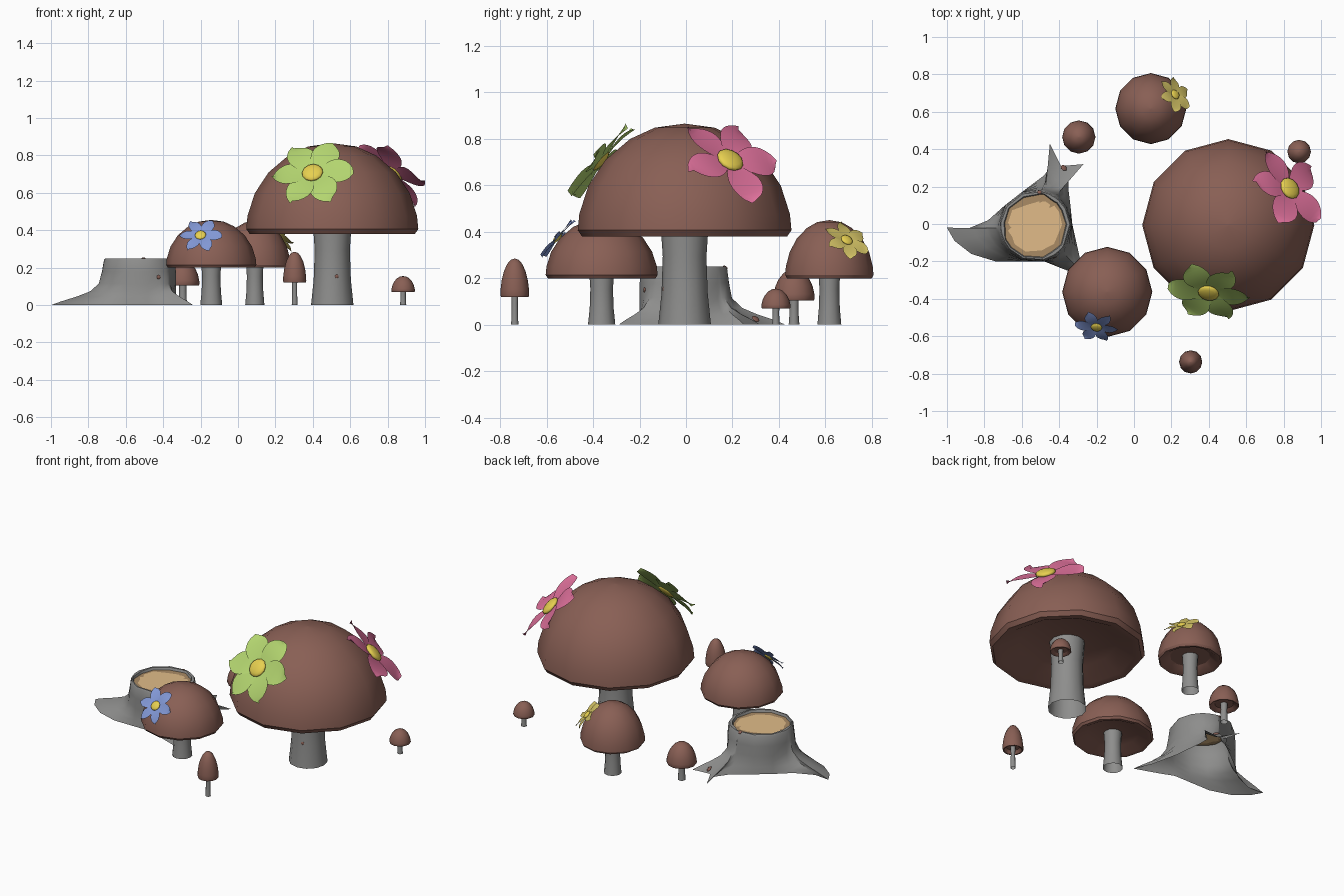
import bpy, math, random
from mathutils import Vector, Matrix

random.seed(4)
if "Cube" in bpy.data.objects:
    bpy.data.objects.remove(bpy.data.objects["Cube"])


def material(name, rgb):
    m = bpy.data.materials.new(name)
    m.use_nodes = True
    m.diffuse_color = (*rgb, 1)
    m.node_tree.nodes["Principled BSDF"].inputs["Base Color"].default_value = (*rgb, 1)
    return m


BROWN = material("cap brown", (0.25, 0.115, 0.09))
GREY = material("stem grey", (0.27, 0.27, 0.265))
GREEN = material("petal green", (0.45, 0.66, 0.16))
PINK = material("petal pink", (0.74, 0.165, 0.33))
BLUE = material("petal blue", (0.22, 0.31, 0.66))
YELLOW = material("petal yellow", (0.65, 0.54, 0.13))
GOLD = material("flower centre gold", (0.8, 0.63, 0.08))
WOOD = material("pale wood", (0.75, 0.5, 0.25))
DARK_WOOD = material("dark wood", (0.4, 0.26, 0.13))


def smooth(obj, angle):
    bpy.ops.object.select_all(action="DESELECT")
    obj.select_set(True)
    bpy.context.view_layer.objects.active = obj
    bpy.ops.object.shade_smooth_by_angle(angle=math.radians(angle))


def add_object(name, verts, faces, mats, indices, angle):
    mesh = bpy.data.meshes.new(name)
    mesh.from_pydata(verts, [], faces)
    for m in mats:
        mesh.materials.append(m)
    mesh.polygons.foreach_set("material_index", indices)
    obj = bpy.data.objects.new(name, mesh)
    bpy.context.collection.objects.link(obj)
    smooth(obj, angle)


def loft(name, rings, mats, bands, angle):
    """Join equal rings, bottom to top, closing only the top."""
    n = len(rings[0])
    verts = [v for ring in rings for v in ring]
    faces, indices = [], []
    for k in range(len(rings) - 1):
        for i in range(n):
            j = (i + 1) % n
            faces.append([k * n + i, k * n + j, (k + 1) * n + j, (k + 1) * n + i])
            indices.append(bands[k])
    faces.append([(len(rings) - 1) * n + i for i in range(n)])
    indices.append(bands[-1])
    add_object(name, verts, faces, mats, indices, angle)


def lathe(name, centre, profile, mat, sides=12):
    cx, cy = centre
    rings = [[(cx + r * math.cos(math.tau * i / sides), cy + r * math.sin(math.tau * i / sides), z)
              for i in range(sides)] for r, z in profile]
    loft(name, rings, [mat], [0] * len(rings), 32)


def frame_for(normal):
    n = Vector(normal).normalized()
    u = Vector((0, 0, 1)).cross(n).normalized()
    return Matrix((u, n.cross(u), n)).transposed()


def button(name, centre, normal, radius, thickness, mat):
    """Flattened sphere facing along the normal."""
    bpy.ops.mesh.primitive_uv_sphere_add(segments=12, ring_count=8, radius=1, location=centre)
    obj = bpy.context.object
    obj.name = name
    obj.data.materials.append(mat)
    squash = Matrix.Diagonal((radius, radius, thickness))
    obj.data.transform((frame_for(normal) @ squash).to_4x4())
    smooth(obj, 60)


# Mushrooms: hollow cap with a bevelled lip, and a waisted stem
CAP = [(0.02, 0.13), (0.62, 0.13), (0.86, 0.01), (0.96, 0), (1, 0.055), (0.985, 0.2), (0.9, 0.45),
       (0.74, 0.68), (0.51, 0.865), (0.28, 0.965), (0.01, 1)]
STEM = [(1.05, 0), (0.92, 0.3), (0.87, 0.65), (0.97, 1)]


def mushroom(name, centre, radius, rim, top, stem):
    height = top - rim
    lathe(name + "_cap", centre, [(r * radius, rim + z * height) for r, z in CAP], BROWN)
    stem_top = rim + 0.15 * height
    lathe(name + "_stem", centre, [(r * stem, z * stem_top) for r, z in STEM], GREY)


mushroom("giant_mushroom", (0.504, -0.006), 0.46, 0.38, 0.865, 0.108)
mushroom("front_mushroom", (-0.143, -0.363), 0.241, 0.2, 0.455, 0.056)
mushroom("back_mushroom", (0.09, 0.617), 0.19, 0.2, 0.45, 0.049)
mushroom("tall_small_mushroom", (0.303, -0.737), 0.062, 0.12, 0.285, 0.015)
mushroom("round_small_mushroom", (-0.295, 0.465), 0.089, 0.105, 0.24, 0.022)
mushroom("tiny_mushroom", (0.883, 0.387), 0.063, 0.07, 0.155, 0.016)


# Flowers: a whorl of thin rounded petals round a flattened button
def flower(name, centre, normal, size, angles, width, mat):
    frame = frame_for(normal)
    centre = Vector(centre)
    verts, faces = [], []
    steps = 10
    for angle in angles:
        turn = Matrix.Rotation(math.radians(angle), 3, "Z")
        start = len(verts)
        for s in range(steps + 1):
            t = s / steps
            half = width * size * math.sin(math.pi * (0.05 + 0.94 * t ** 1.2)) ** 0.62
            for side in (-1, 0, 1):
                lift = size * (0.05 * math.sin(math.pi * t) + 0.02 * abs(side) + 0.06 * side * t)
                point = Vector((size * (0.1 + 0.9 * t), side * half, lift))
                verts.append(centre + frame @ (turn @ point))
        for s in range(steps):
            for c in range(2):
                a = start + 3 * s + c
                faces.append([a, a + 3, a + 4, a + 1])
    add_object(name + "_petals", verts, faces, [mat], [0] * len(faces), 60)
    middle = centre + frame.col[2] * size * 0.06
    button(name + "_centre", middle, normal, 0.26 * size, 0.09 * size, GOLD)


flower("green_flower", (0.4, -0.36, 0.7), (-0.15, -0.74, 0.63), 0.22, range(5, 365, 60), 0.34, GREEN)
flower("pink_flower", (0.825, 0.185, 0.7), (0.59, 0.4, 0.67), 0.235, (-4, 54, 122, 194, 276), 0.33, PINK)
flower("blue_flower", (-0.2, -0.548, 0.37), (-0.1, -0.74, 0.65), 0.116, range(0, 360, 60), 0.28, BLUE)
flower("yellow_flower", (0.217, 0.69, 0.361), (0.62, 0.4, 0.66), 0.104, range(20, 380, 60), 0.31, YELLOW)

# Tree stump: root outline on the ground drawn up into a round trunk
ROOTS = [(-.33, 0), (-.34, .1), (-.35, .18), (-.35, .25), (-.27, .32), (-.39, .31), (-.45, .43),
         (-.43, .33), (-.48, .26), (-.6, .17), (-.69, .1), (-.78, .02), (-.9, -.03), (-1, -.02),
         (-.96, -.09), (-.87, -.16), (-.74, -.2), (-.6, -.2), (-.48, -.2), (-.38, -.24),
         (-.24, -.29), (-.29, -.18)]
heart = Vector((-0.527, -0.01))
base = [Vector(p) - heart for p in ROOTS]
angles = sorted(math.atan2(p.y, p.x) % math.tau for p in base)
round_dirs = [Vector((math.cos(a), math.sin(a))) for a in angles]


def at(p, z):
    return (heart.x + p.x, heart.y + p.y, z)


rings = [[at((d * 0.195).lerp(b, f), z) for d, b in zip(round_dirs, base)]
         for f, z in ((1, 0), (0.8, 0.02), (0.5, 0.046), (0.25, 0.073), (0.08, 0.115), (0.02, 0.18))]
rings += [[at(d * r, z) for d in round_dirs] for r, z in ((0.19, 0.24), (0.184, 0.25))]
inner = [random.uniform(0.165, 0.179) for d in round_dirs]
rings += [[at(d * (r - drop / 3), 0.25 - drop) for d, r in zip(round_dirs, inner)] for drop in (0, 0.015)]
rings.append([at(d * random.uniform(0.118, 0.152), 0.235) for d in round_dirs])
rings.append([at(d * 0.02, 0.235) for d in round_dirs])
loft("tree_stump", rings, [GREY, DARK_WOOD, WOOD], [0] * 9 + [1, 2, 2], 50)

# Small bark knots
button("stem_knot", (0.528, -0.096, 0.153), (0.3, -0.95, 0), 0.011, 0.005, BROWN)
button("stump_knot", (-0.425, -0.178, 0.15), (0.3, -0.95, 0.1), 0.011, 0.005, BROWN)
button("rim_knot", (-0.505, 0.17, 0.247), (0.1, 0.6, 0.8), 0.012, 0.005, BROWN)
button("root_knot", (-0.375, 0.3, 0.025), (0.5, 0.5, 0.7), 0.018, 0.005, BROWN)
